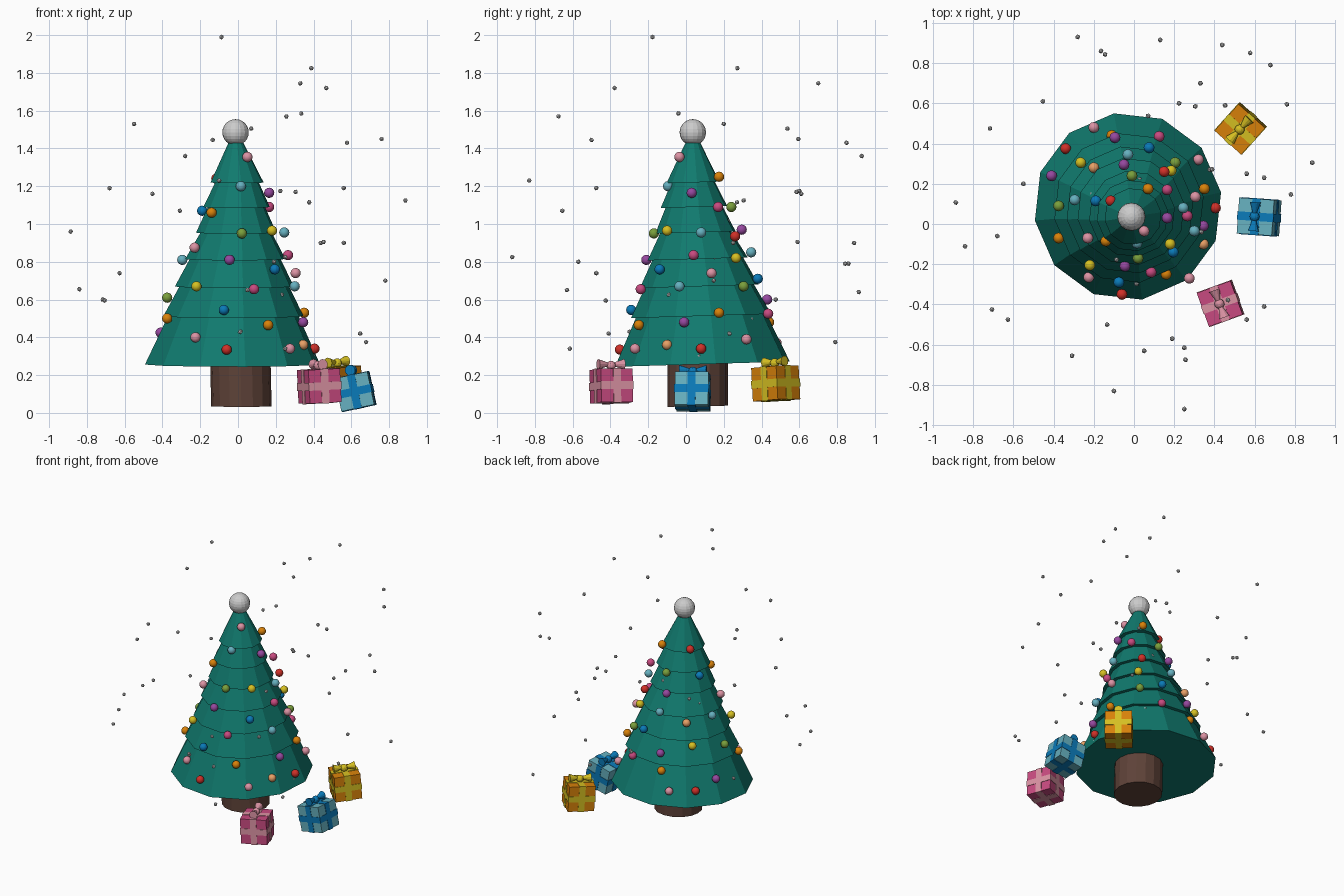
import bpy, bmesh, math
from mathutils import Matrix, Euler

if "Cube" in bpy.data.objects:
    bpy.data.objects.remove(bpy.data.objects["Cube"])


def material(name, hexcol):
    def lin(c):
        return c / 12.92 if c <= 0.04045 else ((c + 0.055) / 1.055) ** 2.4
    m = bpy.data.materials.new(name)
    m.diffuse_color = [lin(int(hexcol[i:i + 2], 16) / 255) for i in (0, 2, 4)] + [1]
    m.use_nodes = True
    m.node_tree.nodes["Principled BSDF"].inputs["Base Color"].default_value = m.diffuse_color
    return m


COL = {n: material(n, h) for n, h in {
    "tree_green": "107a6e", "bark": "5e4238", "red": "d03028", "orange": "d9820a",
    "yellow": "d6c022", "green": "7a9f3c", "blue": "0a7ab8", "lightblue": "66b0bf",
    "purple": "96489f", "magenta": "c84a80", "pink": "dc93a4", "peach": "e8a066"}.items()}


def finish(bm, name, mat=None, smooth=False):
    bmesh.ops.recalc_face_normals(bm, faces=bm.faces)
    me = bpy.data.meshes.new(name)
    bm.to_mesh(me)
    bm.free()
    for p in me.polygons:
        p.use_smooth = smooth
    if mat:
        me.materials.append(COL[mat])
    ob = bpy.data.objects.new(name, me)
    bpy.context.collection.objects.link(ob)
    return ob


def frustum(name, mat, c0, r0, c1, r1, sides, turn=0, tilt=0):
    """Capped faceted frustum between two centres, tilted slightly along y."""
    bm = bmesh.new()
    rings = []
    for c, r in ((c0, r0), (c1, r1)):
        ring = []
        for i in range(sides):
            a = turn + math.tau * i / sides
            dy = r * math.sin(a)
            ring.append(bm.verts.new((c[0] + r * math.cos(a), c[1] + dy, c[2] + tilt * dy)))
        rings.append(ring)
    lo, hi = rings
    for i in range(sides):
        j = (i + 1) % sides
        bm.faces.new((lo[i], lo[j], hi[j], hi[i]))
    bm.faces.new(lo)
    bm.faces.new(hi)
    return finish(bm, name, mat)


# Trunk
frustum("trunk", "bark", (0.018, 0.063, 0.035), 0.16, (0.012, 0.063, 0.3), 0.16, 16, 0, 0.02)

# Branch tiers: centre x, centre y, bottom z, bottom radius
TIERS = [(-0.03, 0.087, 0.258, 0.468), (-0.025, 0.08, 0.513, 0.375),
         (-0.02, 0.07, 0.67, 0.318), (-0.015, 0.062, 0.815, 0.268),
         (-0.01, 0.05, 0.955, 0.215), (-0.008, 0.042, 1.09, 0.178),
         (-0.005, 0.037, 1.22, 0.142), (-0.012, 0.036, 1.44, 0.06)]
for i in range(7):
    x, y, z, r = TIERS[i]
    x1, y1, z1, r1 = TIERS[i + 1]
    frustum(f"branch_tier_{i + 1}", "tree_green", (x, y, z), r,
            (x1, y1, z1 + 0.01), r1 - 0.03, 12, math.radians(8.6), 0.03)

# Tree topper
bm = bmesh.new()
bmesh.ops.create_uvsphere(bm, u_segments=16, v_segments=12, radius=0.07,
                          matrix=Matrix.Translation((-0.013, 0.036, 1.485)))
finish(bm, "tree_topper")

# Baubles grouped by colour
BAUBLES = {
    "red": [(-.34, .375, .37), (-.115, .115, 1.24), (.15, .26, .935), (.405, .08, .34), (-.06, -.35, .335)],
    "orange": [(.07, .175, 1.25), (.35, .175, .53), (.16, -.25, .465), (-.14, -.085, 1.06),
               (-.375, -.07, .5), (-.11, .44, .48)],
    "yellow": [(-.265, .305, .65), (.185, .265, .82), (.18, -.1, .965), (-.22, -.205, .67)],
    "green": [(.205, .305, .67), (-.01, .24, 1.09), (.02, -.17, .95), (-.375, .09, .61)],
    "blue": [(.075, .38, .71), (.195, -.14, .76), (-.075, -.29, .545), (-.19, .115, 1.07)],
    "lightblue": [(-.03, .345, .85), (.245, .08, .955), (.3, -.035, .67), (.015, -.095, 1.2),
                  (-.295, .12, .81)],
    "purple": [(-.095, .43, .6), (-.05, .295, .97), (-.41, .24, .425), (.165, .03, 1.165),
               (.345, -.01, .48), (-.045, -.21, .81)],
    "magenta": [(.125, .435, .525), (.165, .17, 1.09), (.265, .04, .835), (.085, -.24, .655)],
    "pink": [(-.2, .48, .37), (.32, .32, .39), (.305, .135, .74), (.05, -.035, 1.355),
             (.275, -.27, .34), (-.225, -.265, .4), (-.23, -.07, .875)],
    "peach": [(-.2, .28, .79), (.345, -.1, .36)]}
for colour, spots in BAUBLES.items():
    bm = bmesh.new()
    for p in spots:
        bmesh.ops.create_uvsphere(bm, u_segments=12, v_segments=8, radius=0.027,
                                  matrix=Matrix.Translation(p))
    finish(bm, f"{colour}_baubles", colour, True)

# Falling snow
SNOW = [(-.087, -.177, 1.99), (.388, .272, 1.825), (.33, .7, 1.745), (.467, -.378, 1.72),
        (.256, -.675, 1.57), (.335, -.04, 1.585), (-.55, .2, 1.53), (.07, .537, 1.505),
        (-.134, -.5, 1.445), (-.28, .93, 1.36), (.577, .85, 1.43), (.76, .595, 1.45),
        (-.68, -.06, 1.19), (-.453, .61, 1.16), (.56, -.475, 1.19), (.886, .305, 1.125),
        (.224, .6, 1.175), (.305, .585, 1.17), (.377, .27, 1.115), (-.886, .107, .96),
        (.453, .59, .905), (.56, .25, .9), (-.627, -.475, .74), (-.84, -.11, .655),
        (-.706, -.425, .595), (-.716, .475, .6), (.647, .23, .42), (.678, .79, .375),
        (-.1, -.83, 1.23), (.25, -.615, .34), (.05, -.63, .65), (.25, -.92, .825),
        (-.308, -.655, 1.07), (-.164, .86, .79), (-.144, .843, .79), (.13, .915, .64),
        (.438, .89, .9), (.19, -.57, .8), (.647, -.41, .42), (.78, .147, .7)]
bm = bmesh.new()
for n, p in enumerate(SNOW):
    m = Matrix.Translation(p) @ Euler((n, 2 * n, 0)).to_matrix().to_4x4()
    bmesh.ops.create_icosphere(bm, subdivisions=1, radius=0.013, matrix=m)
# Flakes resting on the branches
for n in range(14):
    z = 0.3 + 0.065 * n
    a, r = 2.4 * n, 0.43 - 0.36 * (z - 0.26)
    bmesh.ops.create_icosphere(bm, subdivisions=1, radius=0.013, matrix=Matrix.Translation(
        (-0.02 + r * math.cos(a), 0.07 + r * math.sin(a), z)))
finish(bm, "snowflakes")


def gift(name, body, ribbon, loc, rot, s):
    """Wrapped box with three ribbon bands and a two-loop bow."""
    m = Matrix.Translation(loc) @ Euler([math.radians(a) for a in rot]).to_matrix().to_4x4()
    bm = bmesh.new()
    bmesh.ops.create_cube(bm, size=s, matrix=m)
    finish(bm, f"{name}_gift_box", body)
    bm = bmesh.new()
    for axis in range(3):
        size = [s + 0.006] * 3
        size[axis] = 0.042
        bmesh.ops.create_cube(bm, size=1, matrix=m @ Matrix.Diagonal((*size, 1)))
    finish(bm, f"{name}_gift_ribbon", ribbon)
    bm = bmesh.new()
    top = s / 2 + 0.02
    bmesh.ops.create_uvsphere(bm, u_segments=12, v_segments=8, radius=0.025,
                              matrix=m @ Matrix.Translation((0, 0, top)))
    for side in (1, -1):
        bmesh.ops.create_cone(bm, cap_ends=True, segments=12, radius1=0.028, radius2=0.008, depth=0.06,
                              matrix=m @ Matrix.Translation((0, side * 0.042, top + 0.006))
                              @ Matrix.Rotation(side * math.pi / 2, 4, 'X'))
    finish(bm, f"{name}_gift_bow", ribbon)


# Gifts
gift("pink", "magenta", "pink", (0.43, -0.395, 0.142), (0, -3, 20), 0.178)
gift("blue", "lightblue", "blue", (0.622, 0.035, 0.113), (0, -12, -4), 0.178)
gift("yellow", "orange", "yellow", (0.53, 0.475, 0.155), (4, 0, -42), 0.178)
